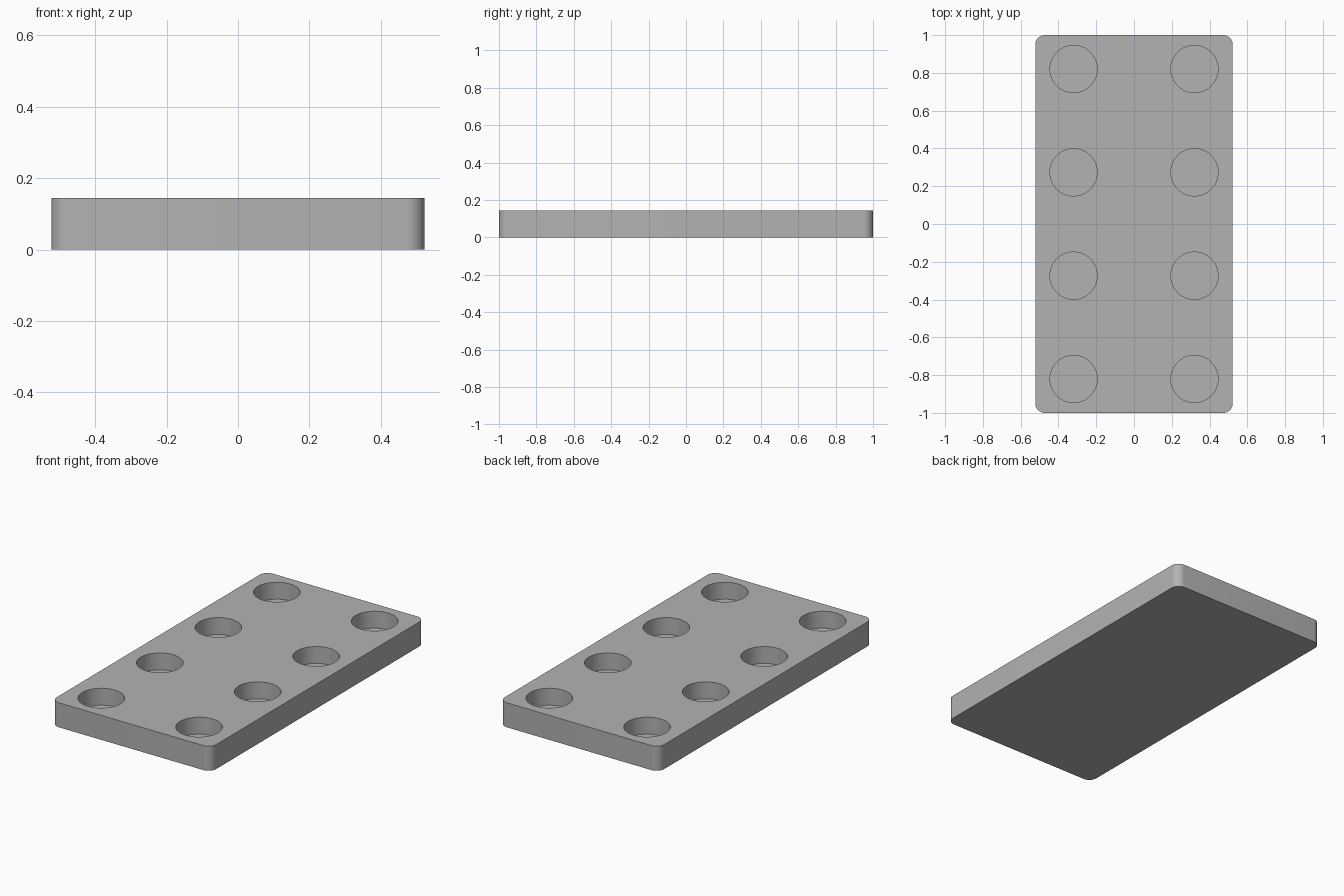
import bpy
import bmesh
import math
from mathutils import Matrix

WIDTH, LENGTH, HEIGHT = 1.045, 2.0, 0.145
CORNER = 0.05
HOLE_RADIUS, HOLE_DEPTH = 0.125, 0.1
HOLE_X = 0.32
HOLE_SPACING = 0.547

if "Cube" in bpy.data.objects:
    bpy.data.objects.remove(bpy.data.objects["Cube"], do_unlink=True)


def make_material(name, value):
    mat = bpy.data.materials.new(name)
    mat.use_nodes = True
    color = (value, value, value, 1)
    mat.diffuse_color = color
    mat.node_tree.nodes["Principled BSDF"].inputs["Base Color"].default_value = color
    return mat


def make_object(name, bm, mat):
    bmesh.ops.recalc_face_normals(bm, faces=bm.faces)
    mesh = bpy.data.meshes.new(name)
    bm.to_mesh(mesh)
    bm.free()
    mesh.materials.append(mat)
    obj = bpy.data.objects.new(name, mesh)
    bpy.context.collection.objects.link(obj)
    return obj


grey = make_material("grey", 0.45)

# Plate with rounded vertical corners
bm = bmesh.new()
bmesh.ops.create_cube(bm, size=1, matrix=Matrix.Translation((0, 0, HEIGHT / 2))
                      @ Matrix.Diagonal((WIDTH, LENGTH, HEIGHT, 1)))
uprights = [e for e in bm.edges
            if abs(e.verts[0].co.z - e.verts[1].co.z) > HEIGHT / 2]
bmesh.ops.bevel(bm, geom=uprights, offset=CORNER, segments=12, profile=0.5,
                affect='EDGES')
plate = make_object("plate", bm, grey)

# Two columns of four blind round holes
bm = bmesh.new()
cutter_height = HOLE_DEPTH * 2
for x in (-HOLE_X, HOLE_X):
    for row in range(4):
        y = (row - 1.5) * HOLE_SPACING
        bmesh.ops.create_cone(bm, cap_ends=True, segments=64,
                              radius1=HOLE_RADIUS, radius2=HOLE_RADIUS,
                              depth=cutter_height,
                              matrix=Matrix.Translation((x, y, HEIGHT)))
cutter = make_object("hole_cutter", bm, grey)
cutter.hide_render = True

cut = plate.modifiers.new("holes", 'BOOLEAN')
cut.operation = 'DIFFERENCE'
cut.solver = 'EXACT'
cut.object = cutter

# Bake the holes, drop the cutter and smooth the rounded walls
bpy.ops.object.select_all(action='DESELECT')
plate.select_set(True)
bpy.context.view_layer.objects.active = plate
bpy.ops.object.modifier_apply(modifier=cut.name)
bpy.data.objects.remove(cutter, do_unlink=True)
bpy.ops.object.shade_smooth_by_angle(angle=math.radians(30))
